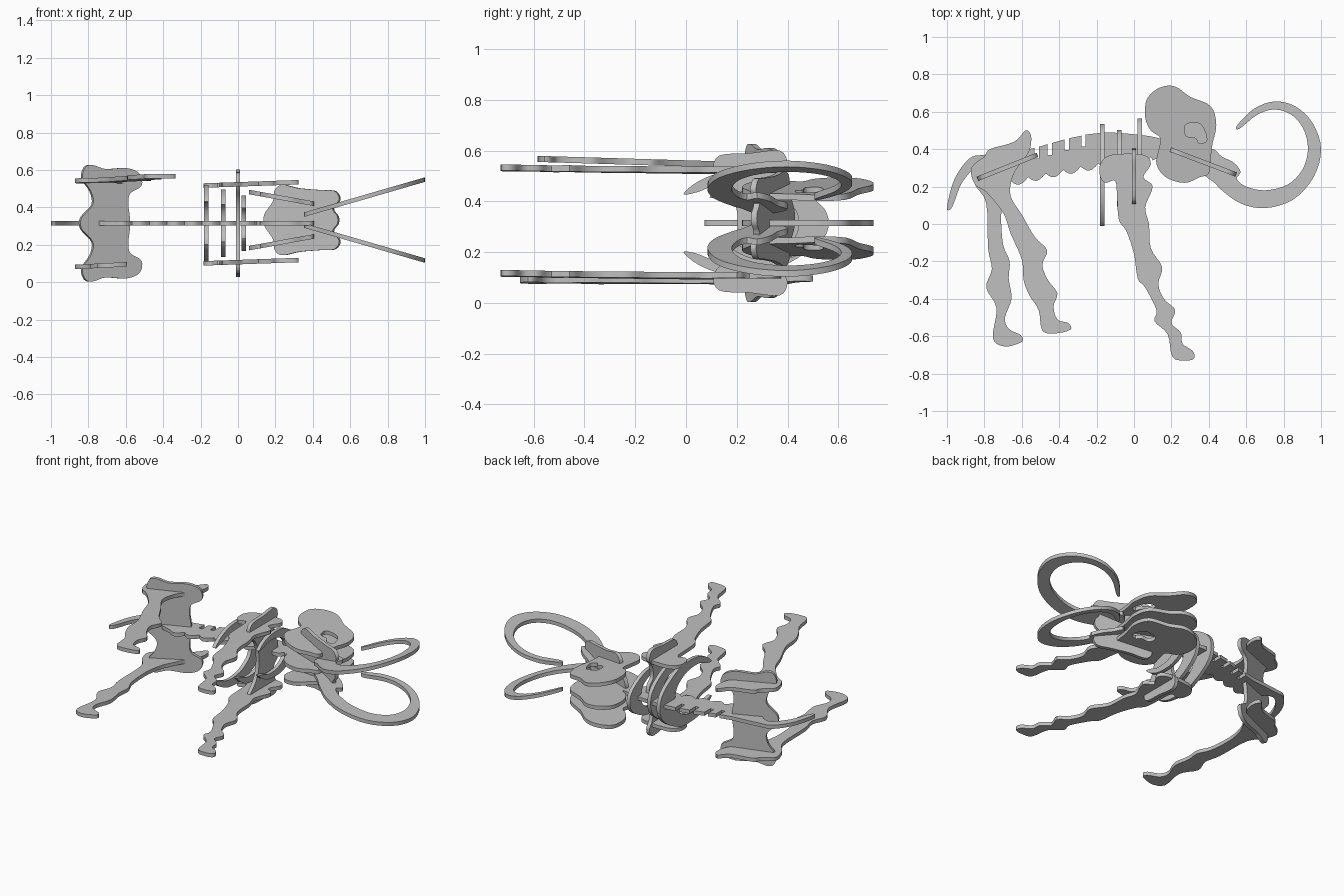
import bpy, bmesh, math
from mathutils import Matrix, Vector

cube = bpy.data.objects.get("Cube")
if cube:
    bpy.data.objects.remove(cube, do_unlink=True)

MIDDLE = .315      # height of the body's symmetry plane
HEAD = .332        # height of the head's symmetry plane
HALF = .012        # half the board thickness

board_grey = bpy.data.materials.new("board_grey")
board_grey.use_nodes = True
colour = (.52, .52, .52, 1)
board_grey.diffuse_color = colour
board_grey.node_tree.nodes["Principled BSDF"].inputs["Base Color"].default_value = colour


def smooth(points, closed=True, steps=4):
    """Catmull-Rom curve through the given outline points."""
    pts = [Vector(p) for p in points]
    count = len(pts)
    pick = (lambda i: pts[i % count]) if closed else (lambda i: pts[max(0, min(count - 1, i))])
    result = []
    for i in range(count if closed else count - 1):
        a, b, c, d = pick(i - 1), pick(i), pick(i + 1), pick(i + 2)
        for k in range(steps):
            t = k / steps
            result.append(b + (c - a) * (t / 2) + (a * 2 - b * 5 + c * 4 - d) * (t * t / 2)
                          + (b * 3 - a - c * 3 + d) * (t ** 3 / 2))
    if not closed:
        result.append(pts[-1])
    return result


def mirrored(half):
    """Complete a half outline across its second coordinate."""
    return half + [(u, -v) for u, v in reversed(half) if v > 0]


def frame(origin, u, v, w):
    """Matrix that carries a flat board into its place."""
    matrix = Matrix((u, v, w)).transposed().to_4x4()
    matrix.translation = Vector(origin)
    return matrix


def side_frame(height, slope_x=0, slope_y=0, pivot_x=0):
    return frame((0, 0, height - slope_x * pivot_x), (1, 0, slope_x), (0, 1, slope_y), (0, 0, 1))


def board(name, outlines, matrix):
    """Cut a flat board from an outline, with optional holes."""
    curve = bpy.data.curves.new(name + "_outline", 'CURVE')
    curve.dimensions = '2D'
    curve.fill_mode = 'BOTH'
    curve.extrude = HALF
    for outline in outlines:
        spline = curve.splines.new('POLY')
        spline.points.add(len(outline) - 1)
        for point, co in zip(spline.points, outline):
            point.co = (co[0], co[1], 0, 1)
        spline.use_cyclic_u = True
    helper = bpy.data.objects.new(name + "_helper", curve)
    mesh = bpy.data.meshes.new_from_object(helper)
    bpy.data.objects.remove(helper)
    bpy.data.curves.remove(curve)
    mesh.name = name
    mesh.transform(matrix)
    bm = bmesh.new()
    bm.from_mesh(mesh)
    bmesh.ops.remove_doubles(bm, verts=bm.verts, dist=.0001)
    bmesh.ops.recalc_face_normals(bm, faces=bm.faces)
    bm.to_mesh(mesh)
    bm.free()
    mesh.materials.clear()
    mesh.materials.append(board_grey)
    obj = bpy.data.objects.new(name, mesh)
    bpy.context.collection.objects.link(obj)
    bpy.ops.object.select_all(action='DESELECT')
    obj.select_set(True)
    bpy.context.view_layer.objects.active = obj
    bpy.ops.object.shade_smooth_by_angle(angle=math.radians(35))


# Spine and tail: smooth tail, slotted back, scalloped belly edge
spine = smooth([(-.73, .25), (-.78, .3), (-.84, .31), (-.92, .22), (-.96, .12), (-.98, .08),
                (-1, .09), (-.96, .24), (-.88, .35), (-.8, .37), (-.61, .39)], closed=False)
for x, top in ((-.52, .41), (-.45, .43), (-.36, .455), (-.27, .475)):
    spine += [(x + dx, top - dy) for dx, dy in ((-.012, .003), (-.012, .06), (.012, .06), (.012, -.003))]
spine += smooth([(-.2, .485), (-.13, .49), (.08, .47), (.17, .44), (.17, .38), (.1, .34)], closed=False)
for i in range(49):
    t = i / 48
    spine.append((.09 - .75 * t, .36 - .13 * t ** 1.3 - .03 * abs(math.sin(t * math.pi * 8))))
board("spine_and_tail", [spine], side_frame(MIDDLE))

# Hind legs: one shared pelvis outline, two leg poses
pelvis = [(-.65, .25), (-.61, .32), (-.56, .39), (-.55, .47), (-.58, .5), (-.64, .44),
          (-.77, .4), (-.8, .36), (-.87, .3), (-.85, .21)]
straight_leg = [(-.79, .11), (-.78, -.13), (-.76, -.24), (-.79, -.34), (-.735, -.45), (-.755, -.61),
                (-.69, -.655), (-.6, -.63), (-.605, -.595), (-.67, -.56), (-.69, -.5), (-.655, -.4),
                (-.67, -.29), (-.665, -.2), (-.7, -.11), (-.71, .05), (-.69, .17)]
forward_leg = [(-.79, .17), (-.7, .06), (-.66, -.05), (-.6, -.19), (-.59, -.3), (-.56, -.38),
               (-.51, -.46), (-.49, -.57), (-.42, -.585), (-.34, -.565), (-.35, -.53), (-.41, -.51),
               (-.43, -.44), (-.41, -.37), (-.46, -.3), (-.49, -.22), (-.465, -.14), (-.53, -.07),
               (-.6, .05), (-.66, .15)]
board("right_hind_leg", [smooth(pelvis + straight_leg)], side_frame(.09, .05, 0, -.7))
board("left_hind_leg", [smooth(pelvis + forward_leg)], side_frame(.55, 0, -.03))

# Front legs with low shoulder blades
front_leg = smooth([(-.18, .32), (-.18, .25), (-.15, .22), (-.1, .23), (-.09, .13), (-.08, .02),
                    (-.04, -.04), (0, -.16), (.02, -.29), (.06, -.34), (.12, -.46), (.11, -.52),
                    (.18, -.59), (.205, -.71), (.27, -.73), (.32, -.72), (.315, -.68), (.26, -.64),
                    (.25, -.58), (.2, -.53), (.22, -.46), (.16, -.4), (.13, -.32), (.15, -.23),
                    (.09, -.13), (.08, 0), (.06, .09), (.1, .2), (.05, .25), (.09, .32),
                    (.05, .37), (-.12, .37)])
# Skull cheeks with eye holes, and tusks
skull = smooth([(.06, .57), (.07, .67), (.14, .73), (.22, .735), (.3, .68), (.41, .63), (.44, .53),
                (.42, .43), (.41, .35), (.4, .27), (.35, .25), (.27, .22), (.17, .25), (.12, .32),
                (.13, .39), (.14, .46), (.09, .5)])
eye_hole = smooth([(.27, .52), (.3, .54), (.36, .53), (.39, .45), (.35, .43), (.33, .46), (.28, .47)])
tusk = smooth([(.36, .28), (.43, .22), (.47, .18), (.57, .11), (.7, .085), (.85, .13), (.96, .25),
               (1, .4), (.955, .54), (.86, .63), (.75, .655), (.64, .615), (.55, .525),
               (.565, .51), (.66, .585), (.75, .612), (.84, .585), (.905, .51), (.93, .4),
               (.9, .29), (.82, .21), (.7, .18), (.6, .2), (.55, .24), (.57, .28), (.53, .33),
               (.47, .36), (.42, .4), (.37, .35)])
for side, s in (("left", 1), ("right", -1)):
    board(side + "_front_leg", [front_leg], side_frame(MIDDLE + s * .208, .035))
    board(side + "_cheek", [skull, eye_hole], side_frame(HEAD + s * .148, s * -.18, 0, .07))
    board(side + "_tusk", [tusk], side_frame(HEAD + s * .031, s * .29, 0, .36))
board("skull_centre", [skull], side_frame(MIDDLE))

# Tilted cross boards: hips and face
hips = mirrored([(-.84, .03), (-.78, .1), (-.79, .17), (-.835, .24), (-.82, .3), (-.78, .311),
                 (-.71, .29), (-.6, .295), (-.53, .265), (-.52, .2), (-.58, .16), (-.59, .1), (-.58, 0)])
board("hip_cross_board", [smooth(hips)],
      frame((0, .576, MIDDLE), (1, .4, 0), (0, 0, 1), (.37, -.93, 0)))
face = mirrored([(.145, .03), (.19, .1), (.2, .16), (.24, .188), (.33, .17), (.45, .16),
                 (.52, .155), (.545, .11), (.51, .06), (.535, .02)])
board("face_cross_board", [smooth(face)],
      frame((0, .472, HEAD), (1, -.38, 0), (0, 0, 1), (-.355, -.935, 0)))


# Upright cross boards: shoulders and open ribs
def upright(x, start=0.0, stretch=1.0, width=1.0):
    return frame((x, start, MIDDLE), (0, stretch, 0), (0, 0, width), (1, 0, 0))


shoulders = mirrored([(.4, .05), (.36, .1), (.37, .18), (.4, .23), (.37, .285), (.25, .275),
                      (.13, .265), (.11, .2), (.17, .13), (.2, .05)])
board("shoulder_cross_board", [smooth(shoulders)], upright(0))
rib = mirrored([(.53, .03), (.5, .09), (.42, .15), (.3, .2), (.15, .2), (.05, .165), (-.01, .115),
                (.04, .12), (.13, .15), (.25, .14), (.34, .09), (.37, .03)])
for name, x, low, high, width in (("rear_rib", -.17, 0, .53, 1), ("middle_rib", -.08, .1, .5, .88),
                                  ("front_rib", .03, .17, .56, .72)):
    board(name, [smooth(rib)], upright(x, low, (high - low) / .53, width))
